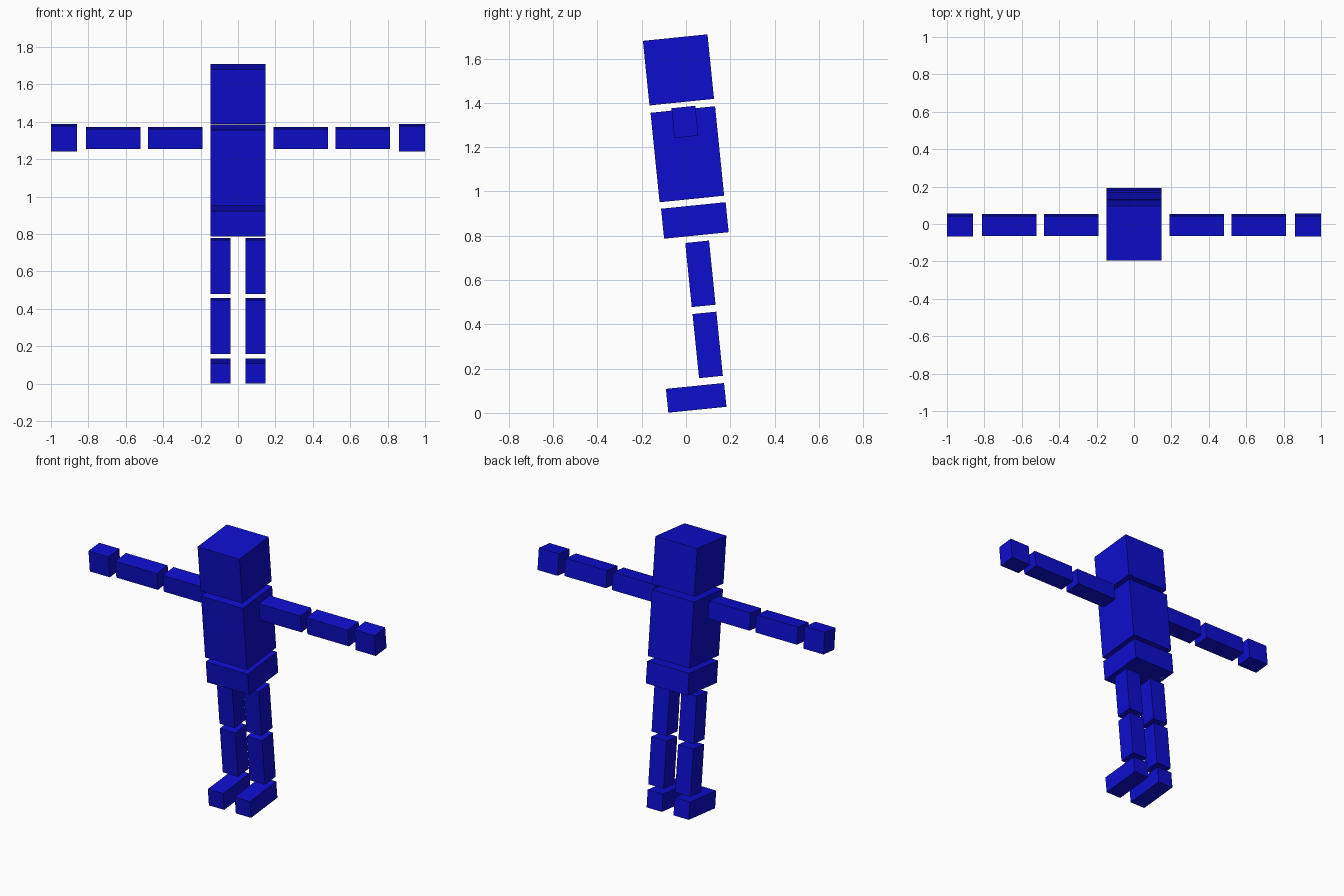
import bpy
import math

cube = bpy.data.objects.get("Cube")
if cube:
    bpy.data.objects.remove(cube, do_unlink=True)

LEAN = math.radians(5.8)  # the whole figure leans forward

blue = bpy.data.materials.new("deep blue")
blue.use_nodes = True
colour = (0.004, 0.004, 0.62, 1)
blue.diffuse_color = colour
blue.node_tree.nodes["Principled BSDF"].inputs["Base Color"].default_value = colour


def block(name, centre, size):
    """One leaning box of the body."""
    bpy.ops.mesh.primitive_cube_add(size=1, location=centre, rotation=(LEAN, 0, 0))
    obj = bpy.context.object
    obj.name = name
    obj.scale = size
    obj.data.materials.append(blue)


def pair(name, centre, size):
    """Matching boxes on the left (+x) and right (-x)."""
    x, y, z = centre
    block("left_" + name, (x, y, z), size)
    block("right_" + name, (-x, y, z), size)


# Head and trunk
block("head", (0, -0.034, 1.549), (0.293, 0.293, 0.293))
block("torso", (0, 0.006, 1.168), (0.293, 0.293, 0.406))
block("pelvis", (0, 0.04, 0.869), (0.293, 0.293, 0.136))

# Arms
pair("upper_arm", (0.336, -0.005, 1.312), (0.291, 0.108, 0.108))
pair("forearm", (0.668, -0.005, 1.312), (0.291, 0.108, 0.108))
pair("hand", (0.93, -0.005, 1.314), (0.14, 0.108, 0.135))

# Legs
pair("thigh", (0.094, 0.065, 0.628), (0.107, 0.108, 0.291))
pair("shin", (0.094, 0.098, 0.307), (0.107, 0.108, 0.291))
pair("foot", (0.094, 0.046, 0.068), (0.107, 0.264, 0.108))
